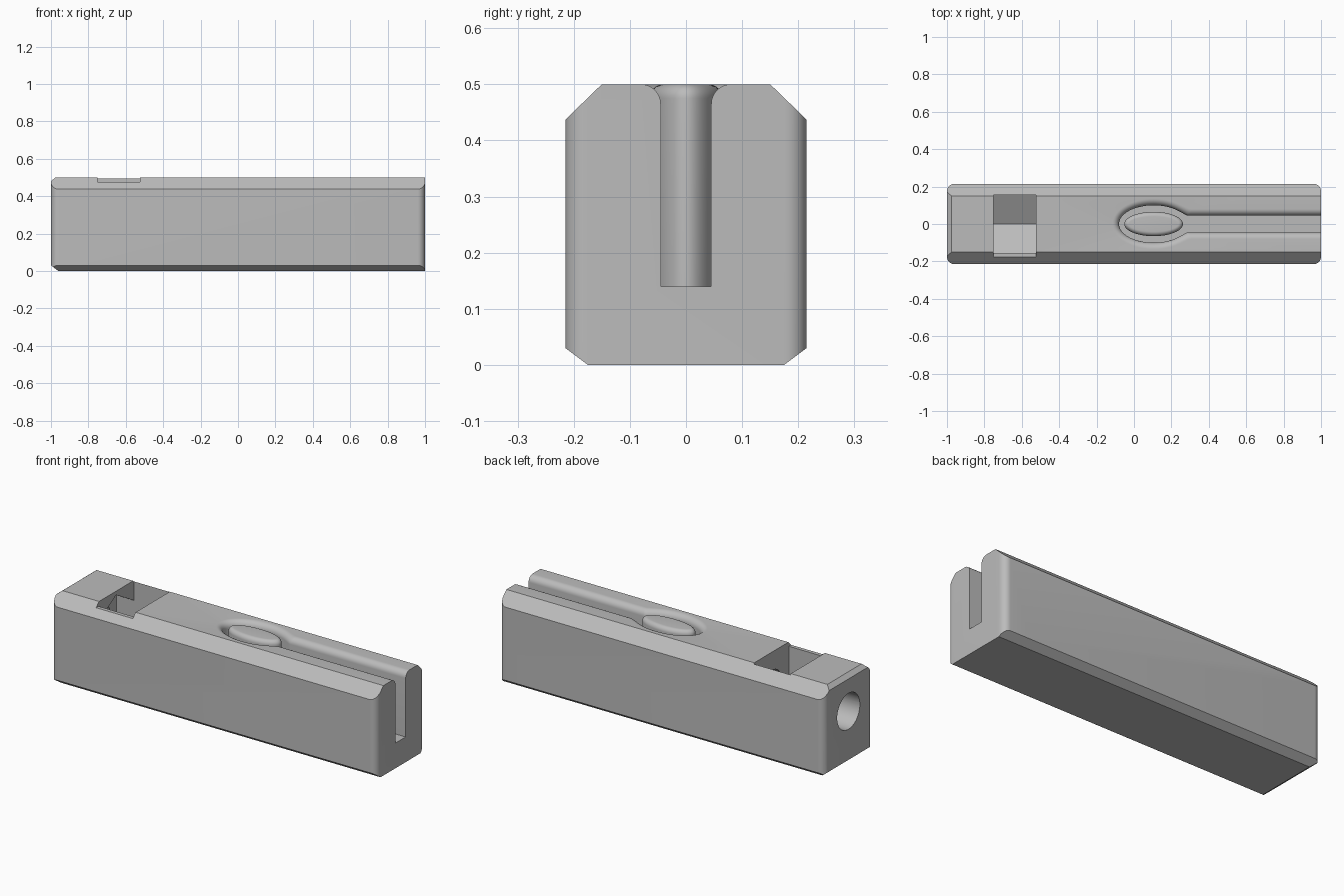
import bpy
import bmesh
from math import sin, cos, pi, sqrt, radians

cube = bpy.data.objects.get("Cube")
if cube:
    bpy.data.objects.remove(cube, do_unlink=True)

grey = bpy.data.materials.new("grey plastic")
grey.use_nodes = True
grey.diffuse_color = (0.5, 0.5, 0.5, 1)
bsdf = next(n for n in grey.node_tree.nodes if n.type == 'BSDF_PRINCIPLED')
bsdf.inputs["Base Color"].default_value = (0.5, 0.5, 0.5, 1)


def loft(name, rings):
    """Closed solid through rings that have the same point count."""
    bm = bmesh.new()
    loops = [[bm.verts.new(p) for p in ring] for ring in rings]
    n = len(loops[0])
    for a, b in zip(loops, loops[1:]):
        for i in range(n):
            j = (i + 1) % n
            bm.faces.new((a[i], a[j], b[j], b[i]))
    bm.faces.new(loops[0])
    bm.faces.new(loops[-1])
    bmesh.ops.recalc_face_normals(bm, faces=bm.faces)
    mesh = bpy.data.meshes.new(name)
    bm.to_mesh(mesh)
    bm.free()
    mesh.materials.append(grey)
    obj = bpy.data.objects.new(name, mesh)
    bpy.context.collection.objects.link(obj)
    return obj


def prism(name, outline, axis, lo, hi):
    place = {'x': lambda u, v, t: (t, u, v),
             'y': lambda u, v, t: (u, t, v),
             'z': lambda u, v, t: (u, v, t)}[axis]
    return loft(name, [[place(u, v, t) for u, v in outline] for t in (lo, hi)])


def combine(target, tool, operation):
    mod = target.modifiers.new(tool.name, 'BOOLEAN')
    mod.operation = operation
    mod.solver = 'EXACT'
    mod.object = tool
    bpy.context.view_layer.objects.active = target
    bpy.ops.object.modifier_apply(modifier=mod.name)
    bpy.data.objects.remove(tool, do_unlink=True)


def smooth(obj):
    bpy.ops.object.select_all(action='DESELECT')
    obj.select_set(True)
    bpy.context.view_layer.objects.active = obj
    bpy.ops.object.shade_smooth_by_angle(angle=radians(25))


def circle(cu, cv, r, n):
    return [(cu + r * cos(2 * pi * i / n), cv + r * sin(2 * pi * i / n)) for i in range(n)]


# Body: rounded plan, trimmed by the chamfered section and the side outline
L, W, H, R = 1.0, 0.215, 0.5, 0.04
plan = []
for k, (sx, sy) in enumerate([(1, 1), (-1, 1), (-1, -1), (1, -1)]):
    for i in range(9):
        a = (k + i / 8) * pi / 2
        plan.append((sx * (L - R) + R * cos(a), sy * (W - R) + R * sin(a)))
body = prism("body", plan, 'z', 0, H)

half = [(0.175, 0), (W + 0.005, 0.034), (W + 0.005, 0.432), (0.15, H)]
half = [(0.175, 0), (W, 0.03), (W, 0.437), (0.15, H)]
section = half + [(-y, z) for y, z in reversed(half)]
combine(body, prism("section", section, 'x', -1.1, 1.1), 'INTERSECT')
side = [(-0.96, -0.001), (1.1, -0.001), (1.1, 0.6), (-0.89, 0.6), (-0.975, H), (-L, 0.48), (-L, 0.03)]
side[3] = (-0.975, 0.6)
combine(body, prism("side_outline", side, 'y', -0.4, 0.4), 'INTERSECT')

# Nut pocket: vee floor open to the top, with a hexagonal recess behind it
AXIS, FLAT = 0.30, 0.155
V, S = 2 * FLAT / sqrt(3), FLAT / sqrt(3)
floor = [(FLAT, AXIS - S), (0, AXIS - V), (-FLAT, AXIS - S)]
pocket = [(FLAT, 0.6)] + floor + [(-FLAT, 0.6)]
combine(body, prism("pocket", pocket, 'x', -0.75, -0.525), 'DIFFERENCE')
hexagon = floor + [(-FLAT, AXIS + S), (0, AXIS + V), (FLAT, AXIS + S)]
combine(body, prism("nut_recess", hexagon, 'x', -0.855, -0.7), 'DIFFERENCE')
lip = [(-0.3, 0.475), (-0.1, 0.475), (-0.1, 0.6), (-0.3, 0.6)]
combine(body, prism("lip", lip, 'x', -0.75, -0.525), 'DIFFERENCE')

# Bolt bore from the closed end
combine(body, prism("bore", circle(0, AXIS, 0.1, 48), 'x', -1.1, -0.25), 'DIFFERENCE')

# Slot and oval well with a rounded rim
CX, FLOOR, RIM = 0.105, 0.14, 0.035


def smooth_max(a, b, k=0.03):
    h = max(k - abs(a - b), 0) / k
    return max(a, b) + h * h * k / 4


def well_ring(z, grow):
    a, b, s = 0.185 + grow, 0.10 + grow, 0.045 + grow
    upper, n = [], 40
    for i in range(1, n + 1):
        t = pi * i / n
        y = b * sin(t)
        upper.append((CX - a * cos(t), smooth_max(y, s) if t > pi / 2 else y))
    upper.append((1.1, s))
    ring = [(CX - a, 0)] + upper + [(x, -y) for x, y in reversed(upper)]
    return [(x, y, z) for x, y in ring]


rings = [well_ring(FLOOR, 0)]
for i in range(9):
    a = pi / 2 * i / 8
    rings.append(well_ring(H - RIM + RIM * sin(a), RIM * (1 - cos(a))))
rings.append(well_ring(0.6, RIM))
combine(body, loft("well", rings), 'DIFFERENCE')
smooth(body)


# Oval post standing in the well, with a rounded top edge
def post_ring(z, shrink):
    a, b = 0.157 - shrink, 0.065 - shrink
    return [(CX + a * x, b * y, z) for x, y in circle(0, 0, 1, 64)]


ROUND = 0.025
rings = [post_ring(0.1, 0)]
for i in range(9):
    a = pi / 2 * i / 8
    rings.append(post_ring(H - ROUND + ROUND * sin(a), ROUND * (1 - cos(a))))
smooth(loft("oval_post", rings))
